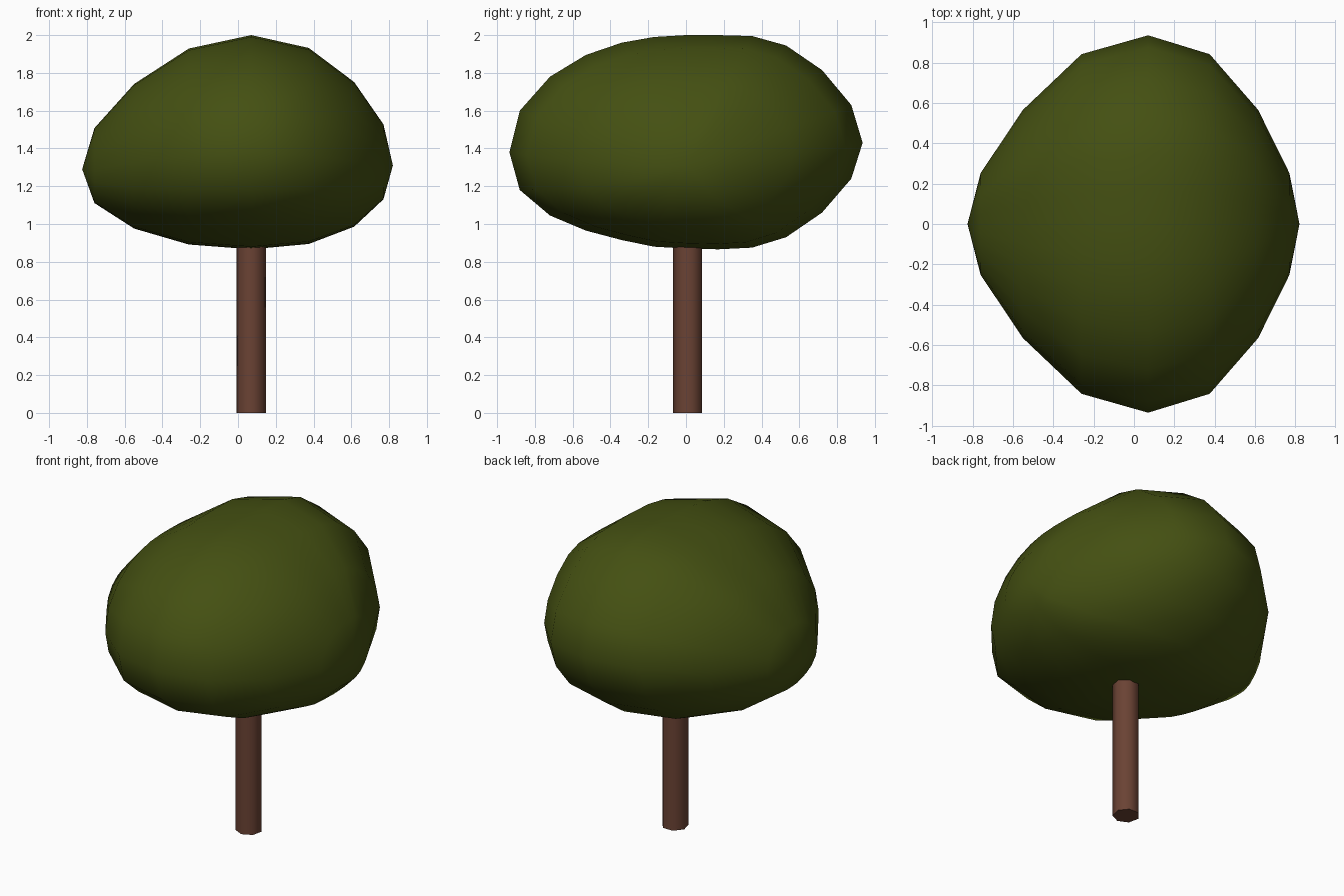
import bpy
import bmesh
from math import sin, cos, pi

default_cube = bpy.data.objects.get("Cube")
if default_cube:
    bpy.data.objects.remove(default_cube, do_unlink=True)


def make_material(name, colour):
    material = bpy.data.materials.new(name)
    material.use_nodes = True
    material.diffuse_color = colour
    shader = material.node_tree.nodes["Principled BSDF"]
    shader.inputs["Base Color"].default_value = colour
    shader.inputs["Roughness"].default_value = 0.9
    return material


def finish_object(name, bm, material):
    bmesh.ops.recalc_face_normals(bm, faces=bm.faces)
    for face in bm.faces:
        face.smooth = True
    mesh = bpy.data.meshes.new(name)
    bm.to_mesh(mesh)
    bm.free()
    mesh.materials.append(material)
    result = bpy.data.objects.new(name, mesh)
    bpy.context.collection.objects.link(result)
    return result


def bridge(bm, first, second):
    count = len(first)
    for i in range(count):
        j = (i + 1) % count
        bm.faces.new((first[i], first[j], second[j], second[i]))


leaf_green = make_material("leaf green", (0.058, 0.080, 0.006, 1))
bark_brown = make_material("bark brown", (0.145, 0.055, 0.034, 1))

# Trunk: seven-sided post with one corner facing the front
bm = bmesh.new()
sides, radius = 7, 0.08
trunk_x, trunk_y = 0.07, 0.012
trunk_rings = []
for height in (0, 0.95):
    angles = [2 * pi * i / sides - pi / 2 for i in range(sides)]
    trunk_rings.append([bm.verts.new((trunk_x + radius * cos(a),
                                      trunk_y + radius * sin(a), height))
                        for a in angles])
bridge(bm, *trunk_rings)
for ring in trunk_rings:
    bm.faces.new(ring)
trunk = finish_object("trunk", bm, bark_brown)
trunk.data.polygons[sides].use_smooth = False
trunk.data.polygons[sides + 1].use_smooth = False

# Crown cross-section: depth, upper height and lower height around its middle
middle = 1.435
section = [(-0.88, 1.60, 1.18), (-0.72, 1.78, 1.045), (-0.53, 1.895, 0.965),
           (-0.34, 1.96, 0.915), (-0.17, 1.99, 0.88), (0, 2.0, 0.87),
           (0.17, 2.0, 0.866), (0.35, 1.995, 0.875), (0.53, 1.945, 0.93),
           (0.72, 1.815, 1.06), (0.875, 1.63, 1.24)]
outline = [(-0.935, 1.38)] + [(y, top) for y, top, low in section]
outline += [(0.935, 1.43)] + [(y, low) for y, top, low in reversed(section)]

# Crown rings from side to side: position, depth scale, centre height, height scale
rings = [(-0.76, 0.27, 1.31, 0.35), (-0.55, 0.605, 1.36, 0.675),
         (-0.26, 0.9, 1.412, 0.915), (0.07, 1, middle, 1),
         (0.375, 0.9, 1.415, 0.915), (0.615, 0.605, 1.37, 0.675),
         (0.77, 0.27, 1.33, 0.35)]
bm = bmesh.new()
loops = [[bm.verts.new((x, y * depth, centre + (z - middle) * tall))
          for y, z in outline] for x, depth, centre, tall in rings]
for first, second in zip(loops, loops[1:]):
    bridge(bm, first, second)

# Crown side tips
for tip, loop in (((-0.825, 0, 1.29), loops[0]), ((0.82, 0, 1.31), loops[-1])):
    point = bm.verts.new(tip)
    for i, vert in enumerate(loop):
        bm.faces.new((point, vert, loop[(i + 1) % len(loop)]))
finish_object("crown", bm, leaf_green)
